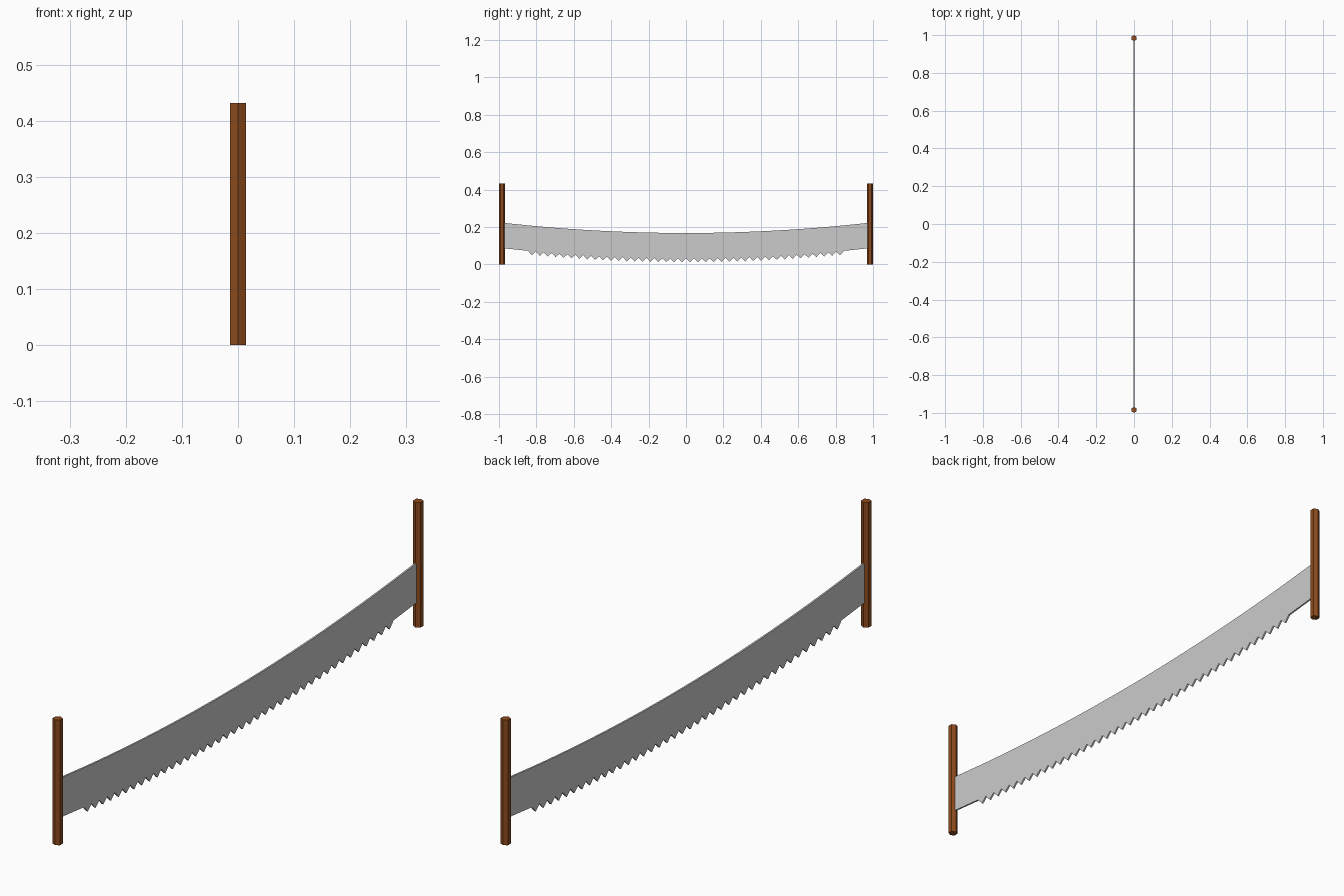
import bpy, bmesh, math

if "Cube" in bpy.data.objects:
    bpy.data.objects.remove(bpy.data.objects["Cube"])

HANDLE_R, HANDLE_H, HANDLE_Y = 0.016, 0.432, 0.984
BLADE_Y, THICK = 0.972, 0.006
TEETH, TEETH_Y, TOOTH = 40, 0.845, 0.021


def bow(y):
    return 0.053 * (y / 0.965) ** 2


def top(y):
    return 0.168 + bow(y)


def root(y):
    return 0.032 + bow(y)


# Blade: bowed strip built column by column, with a tooth tip on every other column
columns = [(-BLADE_Y, root(-BLADE_Y))]
for i in range(2 * TEETH + 1):
    y = -TEETH_Y + TEETH_Y * i / TEETH
    columns.append((y, root(y) - (TOOTH if i % 2 else 0)))
columns.append((BLADE_Y, root(BLADE_Y)))

bm = bmesh.new()
lower = [bm.verts.new((-THICK / 2, y, z)) for y, z in columns]
upper = [bm.verts.new((-THICK / 2, y, top(y))) for y, z in columns]
for i in range(len(columns) - 1):
    bm.faces.new((lower[i], upper[i], upper[i + 1], lower[i + 1]))
ext = bmesh.ops.extrude_face_region(bm, geom=bm.faces[:], use_keep_orig=True)
moved = [v for v in ext["geom"] if isinstance(v, bmesh.types.BMVert)]
bmesh.ops.translate(bm, verts=moved, vec=(THICK, 0, 0))
bmesh.ops.recalc_face_normals(bm, faces=bm.faces[:])
mesh = bpy.data.meshes.new("saw_blade")
bm.to_mesh(mesh)
bm.free()
bpy.context.collection.objects.link(bpy.data.objects.new("saw_blade", mesh))

# Handles: six-sided wooden posts with a corner facing front and back
wood = bpy.data.materials.new("wood")
wood.diffuse_color = (0.27, 0.07, 0.012, 1)
wood.use_nodes = True
wood.node_tree.nodes["Principled BSDF"].inputs["Base Color"].default_value = wood.diffuse_color
for name, side in (("front_handle", -1), ("back_handle", 1)):
    bpy.ops.mesh.primitive_cylinder_add(
        vertices=6, radius=HANDLE_R, depth=HANDLE_H,
        location=(0, side * HANDLE_Y, HANDLE_H / 2))
    handle = bpy.context.object
    handle.name = name
    # Keep corners on the y axis whichever way the primitive starts
    if not any(abs(v.co.x) < 1e-5 for v in handle.data.vertices):
        handle.rotation_euler.z = math.radians(30)
    handle.data.materials.append(wood)
